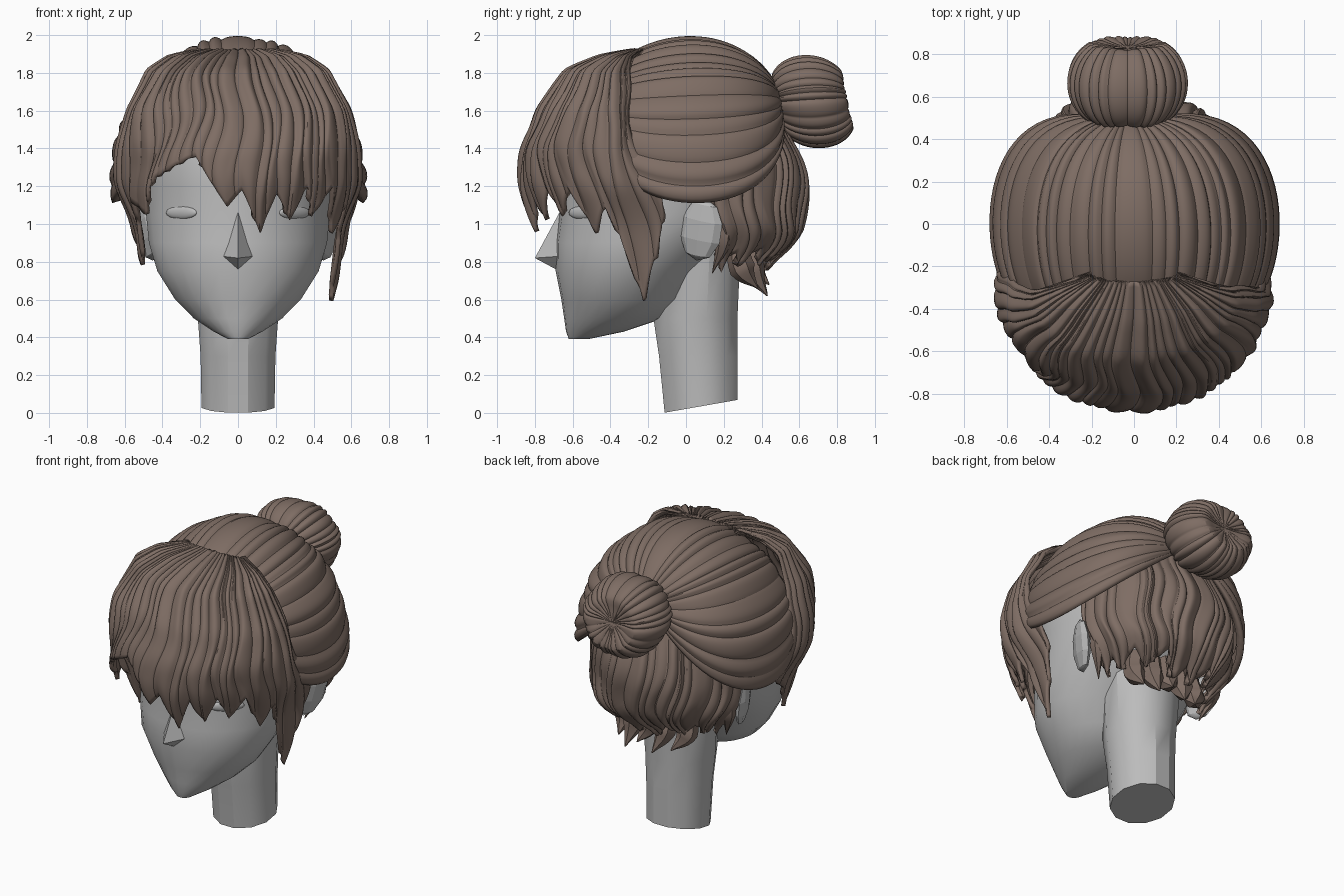
import bpy
import bmesh
from math import sin, cos, pi, radians, floor
from mathutils import Vector

cube = bpy.data.objects.get("Cube")
if cube:
    bpy.data.objects.remove(cube)


def material(name, rgb):
    m = bpy.data.materials.new(name)
    m.use_nodes = True
    m.diffuse_color = (*rgb, 1)
    m.node_tree.nodes["Principled BSDF"].inputs["Base Color"].default_value = (*rgb, 1)
    return m


HAIR = material("brown hair", (0.21, 0.153, 0.127))
GREY = material("grey mannequin", (0.5, 0.5, 0.5))


def activate(ob):
    bpy.ops.object.select_all(action='DESELECT')
    ob.select_set(True)
    bpy.context.view_layer.objects.active = ob


def finish(bm, name, mat, angle=30):
    mesh = bpy.data.meshes.new(name)
    bm.to_mesh(mesh)
    bm.free()
    ob = bpy.data.objects.new(name, mesh)
    bpy.context.collection.objects.link(ob)
    mesh.materials.append(mat)
    activate(ob)
    bpy.ops.object.shade_smooth_by_angle(angle=radians(angle))
    return ob


def lookup(table, t):
    """Linear interpolation in rows of (key, values...)."""
    t = min(max(t, table[0][0]), table[-1][0])
    for a, b in zip(table, table[1:]):
        if t <= b[0]:
            k = (t - a[0]) / (b[0] - a[0])
            return [p + (q - p) * k for p, q in zip(a[1:], b[1:])]


def soft(table, t, r=0.05):
    samples = (lookup(table, t - r), lookup(table, t), lookup(table, t + r))
    return [sum(column) / 3 for column in zip(*samples)]


def ridge(u, count):
    """Rounded strands of uneven width, with sharp creases between."""
    t = count * u + 0.4 * sin(6 * pi * u) + 0.25 * sin(14 * pi * u)
    return abs(sin(pi * t)) ** 0.6 * (0.4 + 0.6 * abs(sin(2.4 * floor(t))))


def sheet(name, f, count, depth, fade, nv=26, centre=(0, 0, 1.2), thick=0.03):
    """Hair surface f(u, v) with strand ridges running along v."""
    bm = bmesh.new()
    c = Vector(centre)
    nu = count * 9
    grid = []
    for i in range(nu + 1):
        u = i / nu
        row = []
        for j in range(nv + 1):
            v = j / nv
            p = Vector(f(u, v))
            p += (p - c).normalized() * depth * ridge(u, count) * fade(v)
            row.append(bm.verts.new(p))
        grid.append(row)
    for a, b in zip(grid, grid[1:]):
        for j in range(nv):
            bm.faces.new((a[j], b[j], b[j + 1], a[j + 1]))
    bmesh.ops.remove_doubles(bm, verts=bm.verts[:], dist=0.0004)
    bm.normal_update()
    if sum(fc.normal.dot(fc.calc_center_median() - c) for fc in bm.faces) < 0:
        bmesh.ops.reverse_faces(bm, faces=bm.faces[:])
    ob = finish(bm, name, HAIR)
    if thick:
        mod = ob.modifiers.new("thickness", 'SOLIDIFY')
        mod.thickness = thick
        mod.offset = -1


def loft(name, rings, n, mat, tilt=0):
    """Closed body from rows of (z, half width, front y, back y)."""
    bm = bmesh.new()
    loops = []
    for k, (z, w, yf, yb) in enumerate(rings):
        mid, r = (yf + yb) / 2, (yb - yf) / 2
        loop = []
        for i in range(n):
            a = 2 * pi * (i + 0.5) / n
            lift = tilt * (1 + sin(a)) if k == 0 else 0
            loop.append(bm.verts.new((w * cos(a), mid + r * sin(a), z + lift)))
        loops.append(loop)
    for a, b in zip(loops, loops[1:]):
        for i in range(n):
            j = (i + 1) % n
            bm.faces.new((a[i], a[j], b[j], b[i]))
    bm.faces.new(loops[0][::-1])
    bm.faces.new(loops[-1])
    bmesh.ops.recalc_face_normals(bm, faces=bm.faces[:])
    finish(bm, name, mat)


# Head and neck
loft("head", [(0.39, 0.05, -0.62, -0.52), (0.43, 0.13, -0.635, -0.33),
              (0.5, 0.235, -0.645, -0.12), (0.6, 0.335, -0.66, 0.0),
              (0.75, 0.43, -0.69, 0.08), (0.9, 0.475, -0.69, 0.25),
              (1.05, 0.49, -0.67, 0.38), (1.2, 0.5, -0.68, 0.42),
              (1.4, 0.52, -0.66, 0.42), (1.6, 0.48, -0.58, 0.4),
              (1.76, 0.36, -0.42, 0.3), (1.84, 0.12, -0.2, 0.12)], 26, GREY)
loft("neck", [(0, 0.2, -0.12, 0.28), (0.3, 0.205, -0.15, 0.28),
              (0.5, 0.22, -0.18, 0.28), (0.95, 0.26, -0.16, 0.3)], 12, GREY, 0.035)

# Nose wedge
bm = bmesh.new()
tip, bridge, low, wing_r, wing_l = [bm.verts.new(p) for p in (
    (0, -0.8, 0.82), (0, -0.66, 1.08), (0, -0.67, 0.75),
    (-0.09, -0.66, 0.83), (0.09, -0.66, 0.83))]
for face in ((tip, bridge, wing_r), (tip, wing_l, bridge), (tip, wing_r, low),
             (tip, low, wing_l), (bridge, wing_l, low, wing_r)):
    bm.faces.new(face)
bmesh.ops.recalc_face_normals(bm, faces=bm.faces[:])
finish(bm, "nose", GREY, 10)


def ball(name, loc, scale, turn, segs, rings, angle):
    bm = bmesh.new()
    bmesh.ops.create_uvsphere(bm, u_segments=segs, v_segments=rings, radius=1)
    ob = finish(bm, name, GREY, angle)
    ob.location, ob.scale, ob.rotation_euler = loc, scale, turn


# Closed eyelids and faceted ears
for side, label in ((1, "left"), (-1, "right")):
    ball(label + "_eyelid", (side * 0.3, -0.548, 1.06), (0.11, 0.02, 0.035),
         (0, 0, side * radians(42)), 12, 8, 40)
    ball(label + "_ear", (side * 0.485, 0.08, 0.97), (0.04, 0.12, 0.17),
         (radians(-12), side * radians(8), side * radians(-22)), 8, 5, 15)


# Swept-back crown, gathered at the bun
def crown(u, v):
    a = (2 * u - 1) * pi / 2
    s, c = sin(a), max(0, cos(a)) ** 0.85
    w = 1 - v
    rows = ((0.59 * s, -0.33, 1.25 + 0.62 * c), (0.73 * s, -0.1, 1.0 + 1.03 * c),
            (0.73 * s, 0.32 + 0.3 * s * s, 1.07 + 0.97 * c),
            (0.1 * s - 0.02, 0.5, 1.59 + 0.1 * c))
    weights = (w ** 3, 3 * w * w * v, 3 * w * v * v, v ** 3)
    return sum((Vector(r) * k for r, k in zip(rows, weights)), Vector())


sheet("crown_hair", crown, 25, 0.026, lambda v: max(0, sin(pi * (0.12 + 0.88 * v))) ** 0.5,
      thick=0.04)

# Fringe: outline by height (z, half width, centre y, depth), tips by angle
FRINGE = [(0.6, 0.49, -0.17, 0.5), (1.0, 0.57, -0.2, 0.62), (1.2, 0.645, -0.26, 0.6),
          (1.4, 0.62, -0.33, 0.53), (1.6, 0.575, -0.37, 0.41), (1.8, 0.47, -0.35, 0.27),
          (1.88, 0.36, -0.31, 0.14), (1.92, 0.2, -0.25, 0.02)]
TIPS = [(-100, 1.05), (-85, 0.95), (-75, 0.78), (-65, 1.12), (-52, 1.05), (-42, 1.24),
        (-19, 1.36), (-4, 1.09), (3, 1.18), (13, 0.95), (20, 1.16), (29, 1.02),
        (36, 1.2), (43, 1.04), (52, 1.2), (62, 0.95), (70, 1.1), (83, 0.6),
        (92, 0.85), (100, 1.15)]


def fringe(u, v):
    deg = -100 + 200 * u
    end = lookup(TIPS, deg)[0]
    z = 1.92 + (end - 1.92) * v ** 1.4
    rx, yc, ry = soft(FRINGE, z, 0.05 * v)
    b = radians(deg + 9 * sin(9 * v + 5 * u) * v * (1.15 - v))
    puff = 1 + 0.03 * sin(11 * v + 9 * u) * v
    return rx * puff * sin(b), yc - ry * puff * cos(b), z


sheet("fringe", fringe, 30, 0.038, lambda v: min(1, 0.3 + 3 * v) * (1 - 0.5 * v), nv=36,
      thick=0.025)

# Loose hair over the back of the head
BACK = [(0.78, 0.36, 0.12, 0.27), (0.92, 0.47, 0.12, 0.47), (1.0, 0.5, 0.12, 0.5),
        (1.2, 0.51, 0.13, 0.5), (1.35, 0.51, 0.12, 0.47), (1.5, 0.48, 0.1, 0.42),
        (1.62, 0.36, 0.1, 0.38)]
HEM = [(0, 0.83), (12, 0.76), (26, 0.88), (42, 0.79), (54, 0.88), (66, 0.78), (74, 0.86),
       (82, 0.76), (90, 0.88)]


def back(u, v):
    deg = -90 + 180 * u
    z = 1.62 + (lookup(HEM, abs(deg))[0] - 1.62) * v
    rx, yc, ry = soft(BACK, z)
    b = radians(deg + 6 * sin(8 * v + 4 * u) * v)
    puff = 1 + 0.03 * sin(10 * v + 7 * u) * v
    return rx * puff * sin(b), yc + ry * puff * cos(b), z


sheet("back_hair", back, 22, 0.03, lambda v: min(1, 0.3 + 2 * v))


# Bun, ribbed from pole to pole with a dimple at each end
def bun(u, v):
    a, p = 2 * pi * u - pi / 2, pi * v
    r = max(0, sin(p)) ** 0.75
    dimple = 0.05 * max(0, abs(cos(p)) - 0.85) / 0.15
    y = -cos(p) * (0.21 - dimple)
    return (-0.03 + 0.265 * r * cos(a), 0.67 + y - 0.05 * r * sin(a),
            1.65 + 0.235 * r * sin(a) + 0.06 * y)


sheet("bun", bun, 26, 0.022, lambda v: max(0, sin(pi * v)) ** 0.5,
      centre=(-0.03, 0.67, 1.65), thick=0)


# Loose tapered locks at the nape and beside the ears
def lock(name, points, radius):
    cu = bpy.data.curves.new(name, 'CURVE')
    cu.dimensions = '3D'
    cu.bevel_depth = radius
    cu.bevel_resolution = 1
    cu.resolution_u = 6
    cu.use_fill_caps = True
    sp = cu.splines.new('BEZIER')
    sp.bezier_points.add(len(points) - 1)
    for bp, p, taper in zip(sp.bezier_points, points, (0.8, 1, 0.05)):
        bp.co = p
        bp.handle_left_type = bp.handle_right_type = 'AUTO'
        bp.radius = taper
    cu.materials.append(HAIR)
    ob = bpy.data.objects.new(name, cu)
    bpy.context.collection.objects.link(ob)
    activate(ob)
    bpy.ops.object.convert(target='MESH')
    bpy.ops.object.shade_smooth_by_angle(angle=radians(40))


for i, (x, y, drop) in enumerate(((-0.2, 0.31, 0.66), (-0.08, 0.35, 0.63), (0.03, 0.36, 0.68),
                                  (0.13, 0.35, 0.62), (0.22, 0.3, 0.66))):
    lock(f"nape_lock_{i + 1}", [(x, y - 0.03, 0.92), (x * 1.1, y, 0.76),
                                (x * 0.95 + 0.03, y + 0.08, drop)], 0.07)
for side, label in ((1, "left"), (-1, "right")):
    lock(label + "_ear_lock", [(side * 0.47, 0.2, 1.1), (side * 0.46, 0.2, 0.92),
                               (side * 0.4, 0.14, 0.74)], 0.045)
